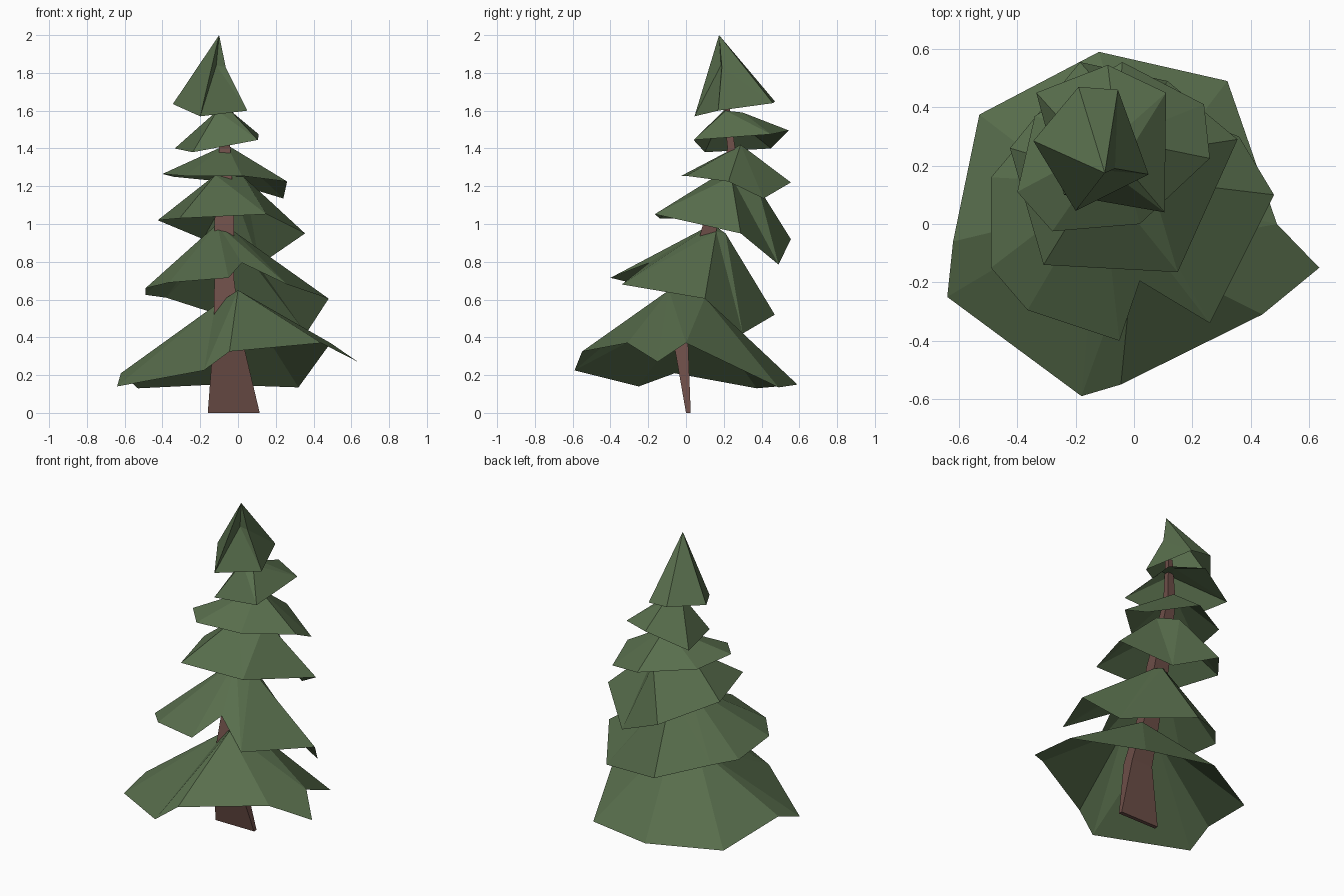
import bpy, bmesh


def material(name, rgb):
    m = bpy.data.materials.new(name)
    m.diffuse_color = (*rgb, 1)
    return m


GREEN = material("needle_green", (0.098, 0.156, 0.073))
BROWN = material("bark_brown", (0.150, 0.075, 0.063))


def finish(name, bm, mat):
    me = bpy.data.meshes.new(name)
    bm.to_mesh(me)
    bm.free()
    me.materials.append(mat)
    bpy.context.collection.objects.link(bpy.data.objects.new(name, me))


def tier(name, tops, rim):
    """Hollow skirt: each rim point (x, y, z, k) hangs from top point k."""
    bm = bmesh.new()
    t = [bm.verts.new(p) for p in tops]
    r = [(bm.verts.new(p[:3]), t[p[3]]) for p in rim]
    for (a, ta), (b, tb) in zip(r, r[1:] + r[:1]):
        bm.faces.new((a, b, ta))
        if ta is not tb:
            bm.faces.new((b, tb, ta))
    if len(t) > 2:
        bm.faces.new(t)
    finish(name, bm, GREEN)


# Branch tiers, bottom to top, rims listed counterclockwise
tier("branch_tier_1",
     [(0, -.09, .65), (.02, .1, .61), (-.12, .06, .57)],
     [(-.64, -.25, .14, 2), (-.18, -.59, .225, 0), (-.045, -.55, .325, 0),
      (.44, -.31, .37, 0), (.635, -.15, .27, 0), (.49, 0, .37, 1),
      (.32, .49, .135, 1), (-.12, .59, .15, 1), (-.53, .375, .13, 2),
      (-.62, -.06, .21, 2)])
tier("branch_tier_2",
     [(-.11, .14, 1.0), (-.02, .16, .96), (-.04, .21, .95)],
     [(-.49, -.15, .66, 0), (-.365, -.295, .69, 0), (-.05, -.40, .715, 0),
      (.02, -.195, .795, 0), (.26, -.34, .68, 1), (.48, .1, .605, 1),
      (.36, .30, .42, 2), (-.1, .47, .52, 2), (-.38, .29, .61, 0),
      (-.49, .16, .625, 0)])
tier("branch_tier_3",
     [(-.12, .17, 1.26), (.03, .24, 1.25), (-.03, .38, 1.2)],
     [(-.425, .26, 1.02, 0), (-.31, -.14, 1.03, 0), (.15, -.165, 1.052, 1),
      (.355, .29, .95, 1), (.115, .49, .785, 2), (-.185, .555, .92, 2)])
tier("branch_tier_4",
     [(-.06, .29, 1.42)],
     [(-.40, .11, 1.265, 0), (-.28, -.025, 1.255, 0), (.02, 0, 1.255, 0),
      (.26, .225, 1.225, 0), (.24, .41, 1.135, 0), (-.04, .555, 1.22, 0),
      (-.34, .37, 1.25, 0)])
tier("branch_tier_5",
     [(-.11, .20, 1.60), (-.04, .21, 1.60), (-.06, .30, 1.59)],
     [(-.335, .45, 1.4, 0), (-.24, .1, 1.38, 0), (.105, .04, 1.445, 1),
      (.11, .45, 1.475, 2), (-.09, .545, 1.495, 2)])
tier("tree_top",
     [(-.10, .175, 2.0), (-.115, .185, 1.84), (-.065, .19, 1.83)],
     [(-.345, .285, 1.635, 0), (-.2, .045, 1.57, 1), (.05, .17, 1.6, 2),
      (-.055, .46, 1.64, 0), (-.19, .47, 1.65, 0)])

# Leaning four-sided trunk: (z, x min, x max, y min, y max)
bm = bmesh.new()
rings = []
for z, x0, x1, y0, y1 in [(0, -.16, .115, 0, .025), (.4, -.13, .02, -.07, .01),
                          (.7, -.125, -.02, .01, .09), (1, -.125, -.02, .09, .17),
                          (1.4, -.1, -.04, .22, .26), (1.7, -.11, -.08, .19, .22)]:
    rings.append([bm.verts.new(p) for p in
                  ((x0, y0, z), (x1, y0, z), (x1, y1, z), (x0, y1, z))])
for lo, hi in zip(rings, rings[1:]):
    for i in range(4):
        j = (i + 1) % 4
        bm.faces.new((lo[i], lo[j], hi[j], hi[i]))
bm.faces.new(rings[0][::-1])
bm.faces.new(rings[-1])
finish("trunk", bm, BROWN)
